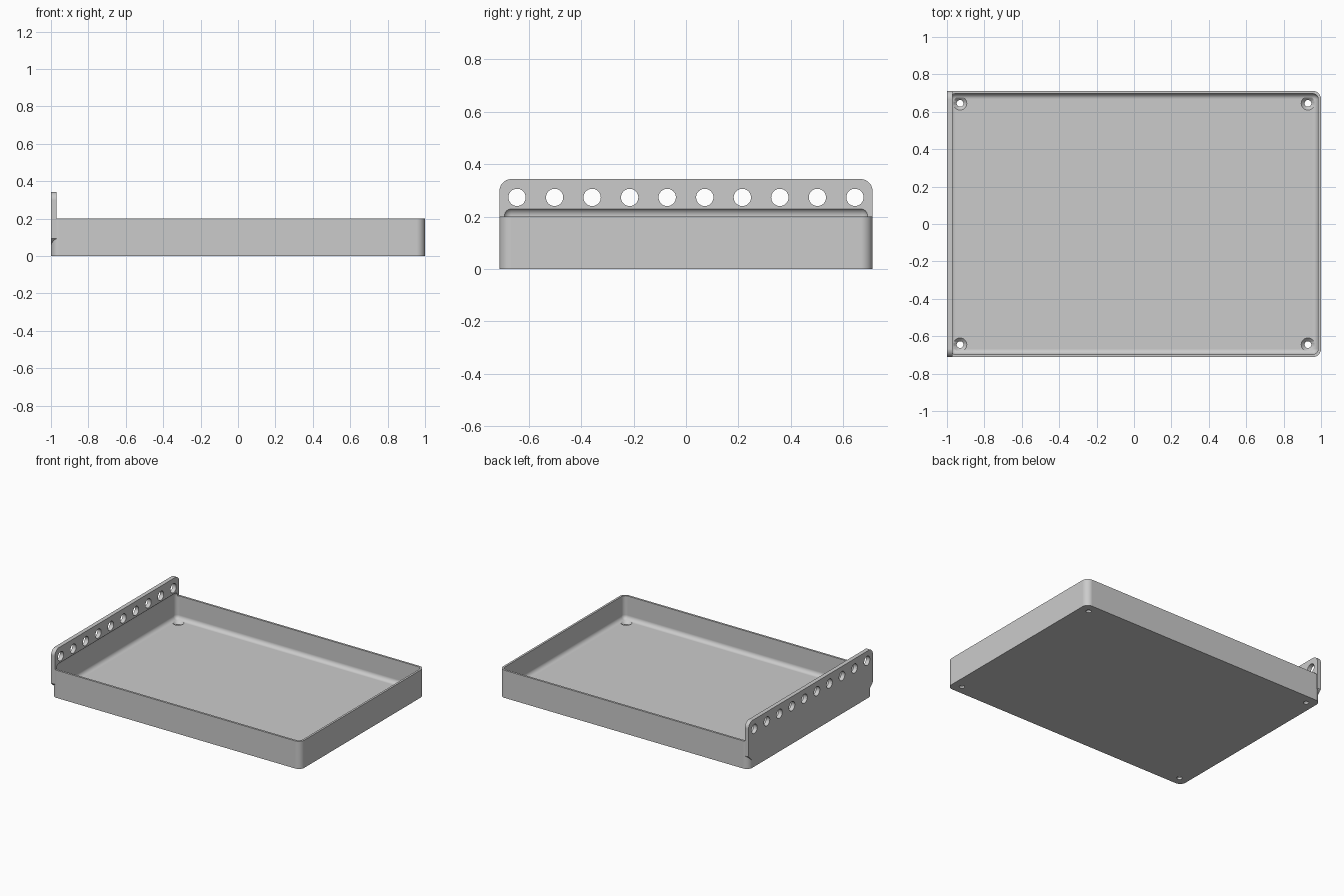
import bpy, bmesh, math
from mathutils import Matrix, Vector

if "Cube" in bpy.data.objects:
    bpy.data.objects.remove(bpy.data.objects["Cube"], do_unlink=True)

HX, HY = 1.0, 0.712          # half length and half width
TRAY_H, WALL, FLOOR = 0.2, 0.015, 0.032
CORNER = 0.045

grey = bpy.data.materials.new("light grey")
grey.use_nodes = True
colour = (0.6, 0.6, 0.6, 1)
grey.diffuse_color = colour
grey.node_tree.nodes["Principled BSDF"].inputs["Base Color"].default_value = colour


def make_object(name, bm):
    bmesh.ops.recalc_face_normals(bm, faces=bm.faces[:])
    mesh = bpy.data.meshes.new(name)
    bm.to_mesh(mesh)
    bm.free()
    mesh.materials.append(grey)
    obj = bpy.data.objects.new(name, mesh)
    bpy.context.scene.collection.objects.link(obj)
    return obj


def rounded_box(name, half_x, half_y, z0, z1, radius, all_edges):
    bm = bmesh.new()
    bmesh.ops.create_cube(bm, size=1)
    bmesh.ops.scale(bm, vec=(2 * half_x, 2 * half_y, z1 - z0), verts=bm.verts)
    bmesh.ops.translate(bm, vec=(0, 0, (z0 + z1) / 2), verts=bm.verts)
    edges = [e for e in bm.edges
             if all_edges or abs(e.verts[0].co.z - e.verts[1].co.z) > 0.01]
    bmesh.ops.bevel(bm, geom=edges, offset=radius, segments=8, profile=0.5,
                    affect='EDGES', clamp_overlap=True)
    return make_object(name, bm)


def add_cone(bm, r_low, r_high, depth, matrix):
    bmesh.ops.create_cone(bm, cap_ends=True, segments=32, radius1=r_low,
                          radius2=r_high, depth=depth, matrix=matrix)


def combine(target, other, operation):
    mod = target.modifiers.new(operation.lower(), 'BOOLEAN')
    mod.operation, mod.solver, mod.object = operation, 'EXACT', other
    bpy.context.view_layer.objects.active = target
    bpy.ops.object.modifier_apply(modifier=mod.name)
    bpy.data.objects.remove(other, do_unlink=True)


# Tray body with rounded upright corners
tray = rounded_box("tray", HX, HY, 0, TRAY_H, CORNER, False)

# Mounting plate: rounded at the top, sloped underneath at both ends
PLATE_T, PLATE_TOP, PLATE_R = 0.03, 0.343, 0.045
half = [(HY - 0.045, 0.05), (HY, 0.095)]
for i in range(9):
    a = math.radians(90 * i / 8)
    half.append((HY - PLATE_R + PLATE_R * math.cos(a),
                 PLATE_TOP - PLATE_R + PLATE_R * math.sin(a)))
outline = half + [(-y, z) for y, z in reversed(half)]
bm = bmesh.new()
face = bm.faces.new([bm.verts.new((-HX, y, z)) for y, z in outline])
extruded = bmesh.ops.extrude_face_region(bm, geom=[face])["geom"]
bmesh.ops.translate(bm, vec=(PLATE_T, 0, 0),
                    verts=[v for v in extruded if isinstance(v, bmesh.types.BMVert)])
combine(tray, make_object("mounting_plate", bm), 'UNION')

# Filleted cavity, which also undercuts the plate above the rim
combine(tray, rounded_box("cavity", HX - WALL, HY - WALL, FLOOR, 0.233, 0.03, True),
        'DIFFERENCE')

# Row of holes through the plate
bm = bmesh.new()
for i in range(10):
    y = -0.645 + 1.29 * i / 9
    add_cone(bm, 0.033, 0.033, 0.1, Matrix.Translation((-HX, y, 0.273))
             @ Matrix.Rotation(math.pi / 2, 4, 'Y'))
combine(tray, make_object("plate_holes", bm), 'DIFFERENCE')

# Countersunk screw holes in the floor corners
drills, sinks = bmesh.new(), bmesh.new()
for sx in (-1, 1):
    for sy in (-1, 1):
        spot = Vector((sx * 0.93, sy * 0.645, 0))
        add_cone(drills, 0.018, 0.018, 0.2, Matrix.Translation(spot))
        add_cone(sinks, 0.016, 0.038, 0.022,
                 Matrix.Translation(spot + Vector((0, 0, FLOOR - 0.009))))
combine(tray, make_object("screw_holes", drills), 'DIFFERENCE')
combine(tray, make_object("countersinks", sinks), 'DIFFERENCE')

# Smooth fillets, crisp edges
bpy.ops.object.select_all(action='DESELECT')
tray.select_set(True)
bpy.context.view_layer.objects.active = tray
bpy.ops.object.shade_smooth_by_angle(angle=math.radians(30))
weighted = tray.modifiers.new("weighted_normals", 'WEIGHTED_NORMAL')
weighted.keep_sharp = True
